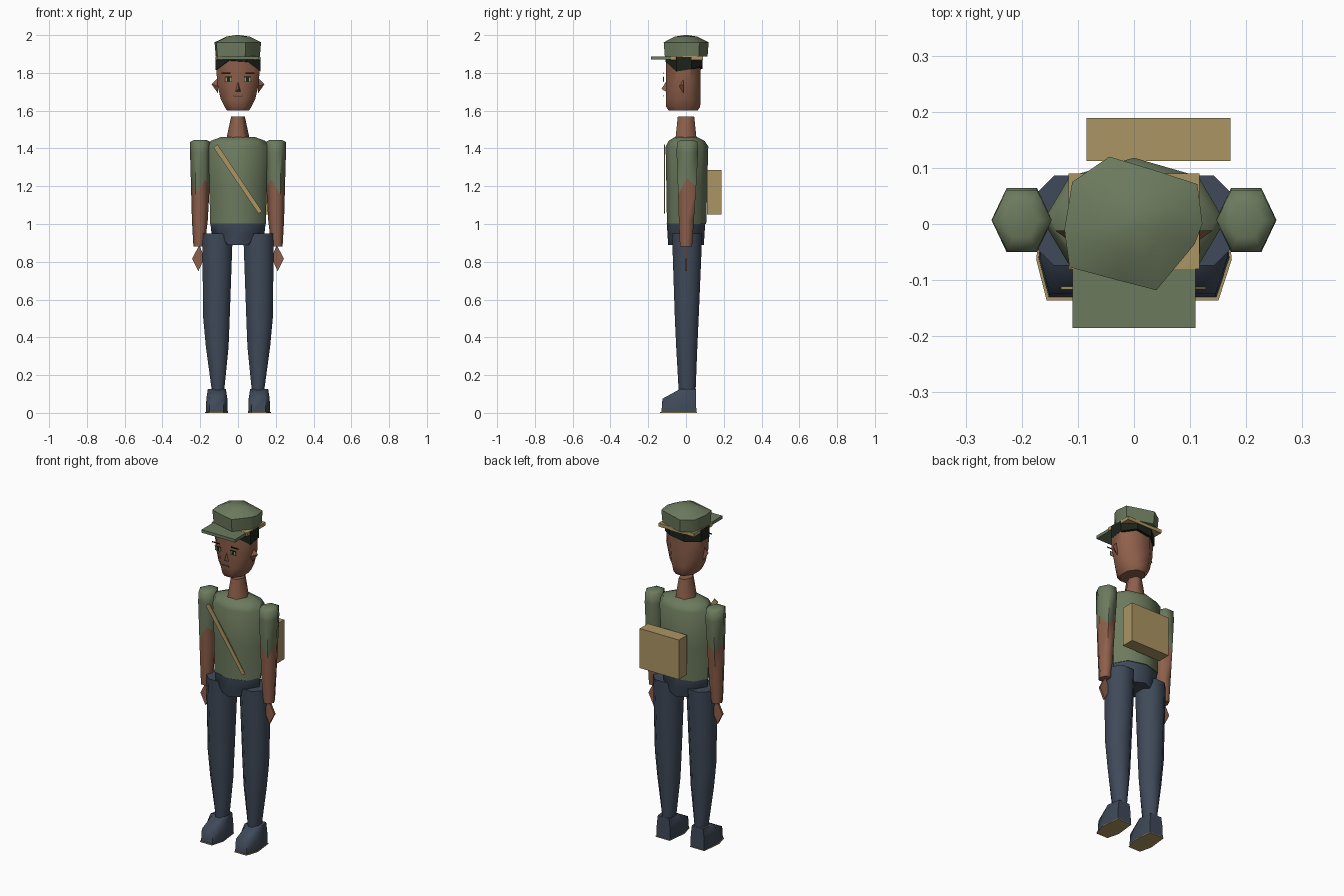
import bpy
import math
from mathutils import Vector

cube = bpy.data.objects.get("Cube")
if cube:
    bpy.data.objects.remove(cube, do_unlink=True)


def material(name, rgb):
    m = bpy.data.materials.new(name)
    m.use_nodes = True
    color = (*rgb, 1)
    m.diffuse_color = color
    bsdf = m.node_tree.nodes["Principled BSDF"]
    bsdf.inputs["Base Color"].default_value = color
    bsdf.inputs["Roughness"].default_value = 0.9
    return m


SKIN = material("brown skin", (0.27, 0.115, 0.07))
GREEN = material("olive cloth", (0.15, 0.195, 0.11))
NAVY = material("navy cloth", (0.05, 0.068, 0.1))
TAN = material("tan canvas", (0.41, 0.30, 0.125))
DARK = material("dark hair", (0.012, 0.016, 0.01))
IRIS = material("eye green", (0.28, 0.33, 0.16))


def mesh_object(name, verts, faces, mat, angle=48):
    me = bpy.data.meshes.new(name)
    me.from_pydata(verts, [], faces)
    me.materials.append(mat)
    for p in me.polygons:
        p.use_smooth = True
    me.set_sharp_from_angle(angle=math.radians(angle))
    ob = bpy.data.objects.new(name, me)
    bpy.context.collection.objects.link(ob)
    return ob


def oval(n, z, rx, ry, cx=0, cy=0, flat=False, lift=None):
    """Ring of n points; flat puts a side, not a corner, on each axis."""
    turn, grow = (math.pi / n, 1 / math.cos(math.pi / n)) if flat else (0, 1)
    ring = []
    for i in range(n):
        a = math.tau * i / n + turn
        dz = lift[i] if lift else 0
        ring.append((cx + rx * grow * math.cos(a), cy + ry * grow * math.sin(a), z + dz))
    return ring


def loft(name, rings, mat, angle=48):
    """Skin a stack of rings from bottom to top, with capped ends."""
    n = len(rings[0])
    verts = [v for r in rings for v in r]
    faces = [tuple(reversed(range(n)))]
    for k in range(len(rings) - 1):
        for i in range(n):
            j = (i + 1) % n
            faces.append((k * n + i, k * n + j, k * n + n + j, k * n + n + i))
    faces.append(tuple(range(len(verts) - n, len(verts))))
    return mesh_object(name, verts, faces, mat, angle)


def box(name, lo, hi, mat):
    rings = [[(lo[0], lo[1], z), (hi[0], lo[1], z), (hi[0], hi[1], z), (lo[0], hi[1], z)]
             for z in (lo[2], hi[2])]
    return loft(name, rings, mat, 30)


def plate(name, outline, y, depth, mat):
    """Thin upright plate from an anticlockwise outline seen from the front."""
    n = len(outline)
    verts = [(x, y + d, z) for d in (0, depth) for x, z in outline]
    faces = [tuple(range(n)), tuple(reversed(range(n, 2 * n)))]
    faces += [(i, n + i, n + (i + 1) % n, (i + 1) % n) for i in range(n)]
    return mesh_object(name, verts, faces, mat, 30)


def outline_ring(points, z, s=1.0, cx=0.0):
    return [(cx + x * s, y * s, z) for x, y in points]


# Torso, neck and pelvis
loft("shirt", [oval(8, 1.0, 0.147, 0.104, cy=0.003),
               oval(8, 1.2, 0.152, 0.108, cy=0.004),
               oval(8, 1.41, 0.162, 0.113, cy=0.005),
               oval(8, 1.44, 0.145, 0.095, cy=0.003),
               oval(8, 1.46, 0.09, 0.06)], GREEN)
loft("neck", [oval(6, 1.44, 0.064, 0.066), oval(6, 1.57, 0.036, 0.05)], SKIN, 65)
loft("pelvis", [oval(8, 0.89, 0.075, 0.095), oval(8, 0.95, 0.14, 0.098),
                oval(8, 1.002, 0.146, 0.102)], NAVY)

# Shoulder strap and satchel
plate("strap", [(-0.13, 1.405), (0.108, 1.055), (0.128, 1.066), (-0.108, 1.422)],
      -0.117, 0.006, TAN)
box("satchel", (-0.085, 0.112, 1.05), (0.172, 0.189, 1.285), TAN)

# Legs, shoes, arms and hands, one of each per side
SHOE = [(-0.04, -0.13), (0.035, -0.13), (0.058, -0.06),
        (0.045, 0.055), (-0.045, 0.055), (-0.058, -0.06)]
JAG = [0.03, -0.02, 0.03, -0.02, 0.02, -0.06]
for side, s in (("left", 1), ("right", -1)):
    loft(side + "_leg", [oval(8, 0.12, 0.033, 0.045, s * 0.106, 0.006, True),
                         oval(8, 0.35, 0.06, 0.056, s * 0.11, 0.004, True),
                         oval(8, 0.5, 0.07, 0.063, s * 0.114, 0.004, True),
                         oval(8, 0.95, 0.081, 0.08, s * 0.109, 0.006, True)], NAVY)

    cx = s * 0.112
    ankle = [(cx + x * 0.82, max(-0.03, min(0.052, y)), 0.127) for x, y in SHOE]
    loft(side + "_shoe", [outline_ring(SHOE, 0.003, 1, cx),
                          outline_ring(SHOE, 0.075, 0.96, cx), ankle], NAVY, 60)
    loft(side + "_sole", [[(cx + s * 0.002 + x * 1.04, y * 1.05, z) for x, y in SHOE]
                          for z in (0, 0.004)], TAN, 30)

    # Ragged cuff shared by the sleeve and the forearm
    lift = JAG if s > 0 else [JAG[(3 - i) % 6] for i in range(6)]
    cuff = oval(6, 1.215, 0.05, 0.055, s * 0.2, 0.006, lift=lift)
    loft(side + "_forearm", [oval(6, 0.88, 0.03, 0.037, s * 0.206),
                             oval(6, 1.02, 0.042, 0.046, s * 0.202, 0.002),
                             cuff], SKIN, 65)
    loft(side + "_sleeve", [cuff, oval(6, 1.38, 0.054, 0.066, s * 0.2, 0.007),
                            oval(6, 1.435, 0.053, 0.062, s * 0.2, 0.007),
                            oval(6, 1.446, 0.03, 0.035, s * 0.2, 0.007)], GREEN, 65)
    hand = [(0.205, 0.89), (0.178, 0.82), (0.21, 0.75), (0.243, 0.815)]
    if s < 0:
        hand = [(-x, z) for x, z in reversed(hand)]
    plate(side + "_hand", hand, -0.006, 0.012, SKIN)

# Head
loft("head", [oval(8, 1.6, 0.058, 0.076, cy=-0.015, flat=True),
              oval(8, 1.62, 0.071, 0.09, cy=-0.015, flat=True),
              oval(8, 1.66, 0.091, 0.092, cy=-0.015, flat=True),
              oval(8, 1.75, 0.112, 0.092, cy=-0.015, flat=True),
              oval(8, 1.88, 0.114, 0.092, cy=-0.015, flat=True)], SKIN, 50)
hairline = [0.005, 0.02, 0.005, 0, 0, 0.052, 0.045, -0.008]
loft("hair", [oval(8, 1.815, 0.118, 0.098, cy=-0.011, flat=True, lift=hairline),
              oval(8, 1.885, 0.118, 0.098, cy=-0.011, flat=True)], DARK, 30)

# Nose, ears and facial details
mesh_object("nose", [(0, -0.105, 1.755), (-0.015, -0.105, 1.70),
                     (0.015, -0.105, 1.70), (0.003, -0.13, 1.715)],
            [(0, 1, 3), (0, 3, 2), (1, 2, 3), (0, 2, 1)], SKIN, 20)
box("mouth", (-0.023, -0.123, 1.676), (0.025, -0.119, 1.682), TAN)
for side, s in (("left", 1), ("right", -1)):
    mesh_object(side + "_ear", [(s * 0.105, -0.012, 1.775), (s * 0.105, -0.012, 1.69),
                                (s * 0.14, -0.012, 1.74), (s * 0.105, -0.037, 1.73)],
                [(0, 1, 2), (0, 2, 3), (2, 1, 3), (0, 3, 1)], SKIN, 20)
    for part, x, z, w, h, y, mat in (("eye", 0.05, 1.765, 0.018, 0.012, -0.119, IRIS),
                                     ("pupil", 0.05, 1.766, 0.007, 0.011, -0.121, DARK),
                                     ("eyelid", 0.05, 1.778, 0.019, 0.002, -0.121, DARK),
                                     ("brow", 0.063, 1.798, 0.024, 0.003, -0.121, DARK)):
        box(side + "_" + part, (s * x - w, y, z - h), (s * x + w, y + 0.003, z + h), mat)

# Cap with band and brim
CROWN = [(0.122, 0.0), (0.113, 0.071), (0.03, 0.098), (-0.044, 0.12), (-0.11, 0.075),
         (-0.124, -0.01), (-0.115, -0.077), (-0.03, -0.1), (0.04, -0.118), (0.108, -0.036)]
loft("cap_crown", [outline_ring(CROWN, 1.886, 0.95), outline_ring(CROWN, 1.962),
                   outline_ring(CROWN, 1.992, 0.5), outline_ring(CROWN, 2.0, 0.08)],
     GREEN, 50)
box("cap_band", (-0.117, -0.08, 1.868), (0.117, 0.09, 1.889), TAN)
box("cap_brim", (-0.11, -0.185, 1.87), (0.11, -0.02, 1.888), GREEN)
